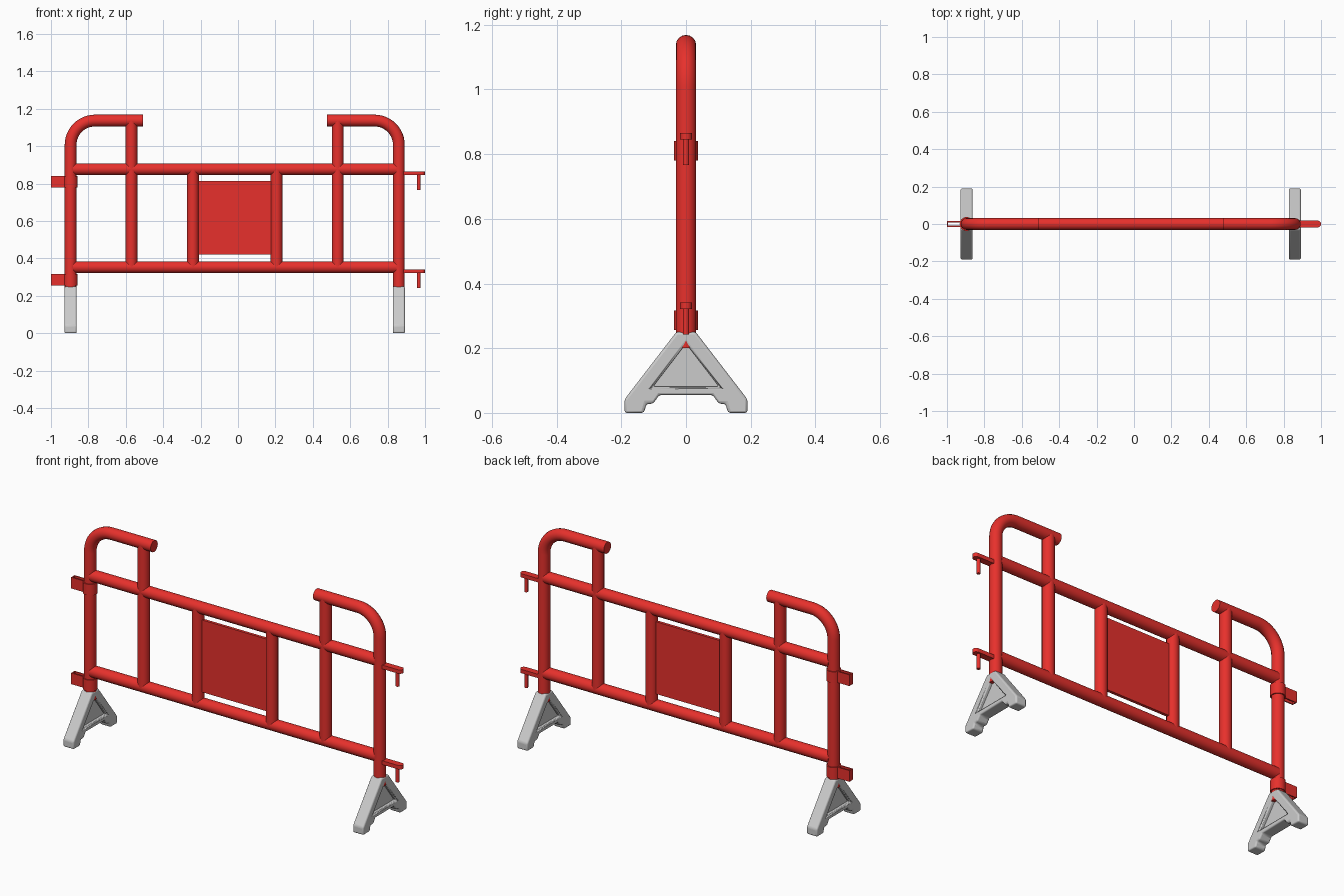
import bpy, bmesh
from math import sin, cos, pi, radians
from mathutils import Vector

if "Cube" in bpy.data.objects:
    bpy.data.objects.remove(bpy.data.objects["Cube"])

R = 0.0315                      # tube radius
POSTS = (-0.895, 0.86)          # left and right post x
RAILS = (0.877, 0.353)          # rail heights
TOP = 1.137

red = bpy.data.materials.new("red_paint")
red.diffuse_color = (0.8, 0.03, 0.025, 1)
red.use_nodes = True
red.node_tree.nodes["Principled BSDF"].inputs["Base Color"].default_value = red.diffuse_color


def finish(ob, mat=red, bevel=0, segments=2):
    bpy.ops.object.select_all(action='DESELECT')
    ob.select_set(True)
    bpy.context.view_layer.objects.active = ob
    if mat:
        ob.data.materials.append(mat)
    if ob.type == 'CURVE':
        bpy.ops.object.convert(target='MESH')
    if bevel:
        m = ob.modifiers.new("bevel", 'BEVEL')
        m.width, m.segments = bevel, segments
        m.limit_method, m.angle_limit = 'ANGLE', radians(20)
    bpy.ops.object.shade_smooth_by_angle(angle=radians(35))
    return ob


def tube(name, pts, r=R):
    cu = bpy.data.curves.new(name, 'CURVE')
    cu.dimensions = '3D'
    cu.bevel_depth, cu.bevel_resolution, cu.use_fill_caps = r, 6, True
    sp = cu.splines.new('POLY')
    sp.points.add(len(pts) - 1)
    for p, (x, z) in zip(sp.points, pts):
        p.co = (x, 0, z, 1)
    ob = bpy.data.objects.new(name, cu)
    bpy.context.collection.objects.link(ob)
    return finish(ob)


def prism(name, loops, direction, mat=red, bevel=0, segments=2):
    """Fill closed outlines (inner ones become holes) and extrude them."""
    bm = bmesh.new()
    edges = []
    for loop in loops:
        vs = [bm.verts.new(p) for p in loop]
        edges += [bm.edges.new((vs[i - 1], vs[i])) for i in range(len(vs))]
    bmesh.ops.triangle_fill(bm, edges=edges, use_beauty=True)
    ext = bmesh.ops.extrude_face_region(bm, geom=bm.faces[:])
    new = [g for g in ext['geom'] if isinstance(g, bmesh.types.BMVert)]
    bmesh.ops.translate(bm, verts=new, vec=Vector(direction))
    bmesh.ops.recalc_face_normals(bm, faces=bm.faces)
    me = bpy.data.meshes.new(name)
    bm.to_mesh(me)
    bm.free()
    ob = bpy.data.objects.new(name, me)
    bpy.context.collection.objects.link(ob)
    return finish(ob, mat, bevel, segments)


def circle(x, r, z, n=32):
    return [(x + r * cos(2 * pi * i / n), r * sin(2 * pi * i / n), z) for i in range(n)]


# Posts with bent handles
BEND = 0.13
for side, px, sgn, end in (("left", POSTS[0], 1, -0.508), ("right", POSTS[1], -1, 0.476)):
    arc = [(px + sgn * BEND * (1 - cos(a)), TOP - BEND + BEND * sin(a))
           for a in (i * pi / 24 for i in range(13))]
    tube(f"{side}_post", [(px, 0.2)] + arc + [(end, TOP)])

# Horizontal rails
for name, z in zip(("upper", "lower"), RAILS):
    tube(f"{name}_rail", [(POSTS[0] + 0.012, z), (POSTS[1] - 0.012, z)])

# Uprights
for name, x, top in (("left_outer", -0.57, TOP), ("left_inner", -0.241, RAILS[0]),
                     ("right_inner", 0.206, RAILS[0]), ("right_outer", 0.533, TOP)):
    tube(f"{name}_upright", [(x, RAILS[1]), (x, top)])

# Sign panel
h = 0.008
prism("sign_panel", [[(-0.23, -h, 0.42), (0.2, -h, 0.42), (0.2, -h, 0.815), (-0.23, -h, 0.815)]],
      (0, 2 * h, 0))

# Connectors: sleeve with eye on the left, hook with pin on the right
for name, z in zip(("upper", "lower"), RAILS):
    zb, height = z - 0.097, (0, 0, 0.061)
    prism(f"{name}_sleeve", [circle(POSTS[0], 0.037, zb)], height)
    w, t = 0.015, 0.006
    prism(f"{name}_eye_strap", [[(-0.92, -w, zb), (-1, -w, zb), (-1, w, zb), (-0.92, w, zb),
                                 (-0.92, w - t, zb), (-1 + t, w - t, zb),
                                 (-1 + t, t - w, zb), (-0.92, t - w, zb)]], height)
    zh = z - 0.032
    tip = [(0.982 + 0.018 * cos(a), 0.018 * sin(a), zh)
           for a in (-pi / 2 + i * pi / 12 for i in range(13))]
    prism(f"{name}_hook_bar", [[(0.87, -0.018, zh)] + tip + [(0.87, 0.018, zh)]], (0, 0, 0.021))
    prism(f"{name}_hook_pin", [circle(0.967, 0.0095, z - 0.111, 16)], (0, 0, 0.085))

# Feet: bevelled A-frame with a recessed web
half = [(0.03, 0.25), (0.19, 0.042), (0.19, 0), (0.13, 0),
        (0.122, 0.028), (0.102, 0.028), (0.082, 0.056)]
outline = half + [(-y, z) for y, z in reversed(half)]
hole = [(0, 0.214), (-0.102, 0.081), (0.102, 0.081)]
web = [(0, 0.235), (-0.13, 0.07), (0.13, 0.07)]
for side, px in zip(("left", "right"), POSTS):
    def at(pts, off):
        return [(px + off, y, z) for y, z in pts]
    prism(f"{side}_foot", [at(outline, -0.032), at(hole, -0.032)], (0.064, 0, 0), None, 0.008, 3)
    prism(f"{side}_foot_web", [at(web, -0.012)], (0.024, 0, 0), None)
